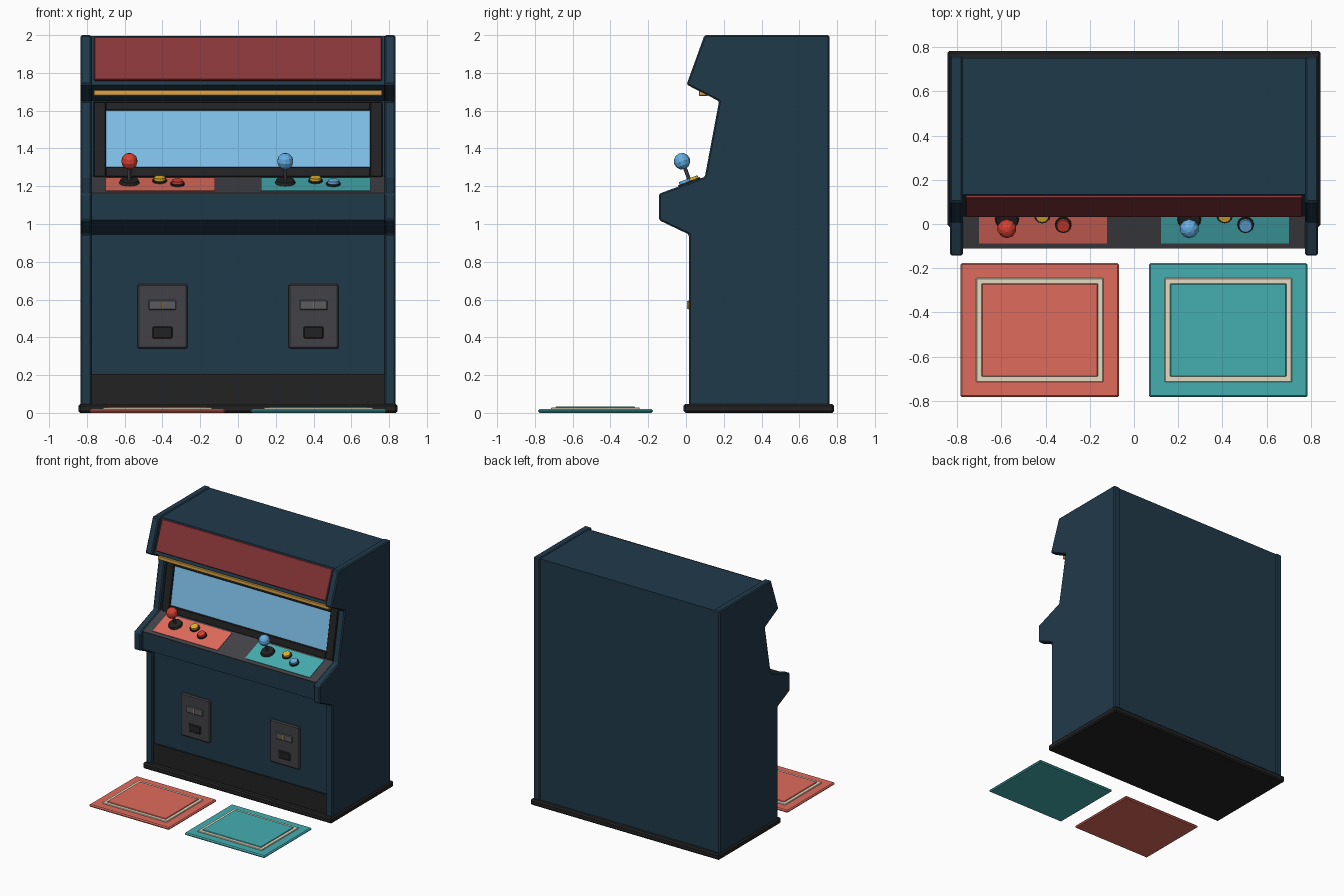
import bpy, bmesh
from math import atan2
from mathutils import Matrix, Vector

if "Cube" in bpy.data.objects:
    bpy.data.objects.remove(bpy.data.objects["Cube"])

# display colours, converted to linear when the materials are made
COLORS = {
    "navy": (0.125, 0.225, 0.29), "black": (0.135, 0.135, 0.14), "grey": (0.26, 0.26, 0.28),
    "steel": (0.36, 0.36, 0.37), "marquee_red": (0.53, 0.21, 0.22), "gold": (0.88, 0.65, 0.27),
    "glass": (0.50, 0.76, 0.92), "coral": (0.88, 0.42, 0.36), "teal": (0.27, 0.68, 0.69),
    "cream": (0.90, 0.86, 0.76), "red": (0.85, 0.25, 0.20), "blue": (0.40, 0.69, 0.90),
    "yellow": (0.90, 0.70, 0.15),
}
MATS = {}
for key, rgb in COLORS.items():
    MATS[key] = bpy.data.materials.new(key)
    MATS[key].diffuse_color = (*[((c + 0.055) / 1.055) ** 2.4 for c in rgb], 1)


def finish(name, bm, color, matrix=None, bevel=0.0):
    bmesh.ops.recalc_face_normals(bm, faces=bm.faces)
    mesh = bpy.data.meshes.new(name)
    bm.to_mesh(mesh)
    bm.free()
    ob = bpy.data.objects.new(name, mesh)
    bpy.context.collection.objects.link(ob)
    mesh.materials.append(MATS[color])
    if matrix:
        ob.matrix_world = matrix
    if bevel:
        mod = ob.modifiers.new("bevel", 'BEVEL')
        mod.width, mod.segments, mod.limit_method = bevel, 1, 'ANGLE'
    return ob


def box(name, x, y, z, color, bevel=0.0, matrix=None):
    """Box from (min, max) ranges, optionally in a tilted frame."""
    bm = bmesh.new()
    bmesh.ops.create_cube(bm, size=1)
    for v in bm.verts:
        v.co = Vector([(r[0] + r[1]) / 2 + c * (r[1] - r[0]) for r, c in zip((x, y, z), v.co)])
    return finish(name, bm, color, matrix, bevel)


def extrude_profile(name, pts, x0, x1, color, bevel=0.0):
    bm = bmesh.new()
    face = bm.faces.new([bm.verts.new((x0, y, z)) for y, z in pts])
    ext = bmesh.ops.extrude_face_region(bm, geom=[face])["geom"]
    bmesh.ops.translate(bm, vec=(x1 - x0, 0, 0), verts=[g for g in ext if isinstance(g, bmesh.types.BMVert)])
    bm.faces.ensure_lookup_table()
    if len(bm.faces) == len(pts) + 1:  # close the starting side if the extrude removed it
        bmesh.ops.holes_fill(bm, edges=[e for e in bm.edges if e.is_boundary])
    return finish(name, bm, color, bevel=bevel)


def disc(name, x, v, w0, w1, r0, r1, color, matrix, sides=12):
    """Cylinder or cone standing on a tilted frame."""
    bm = bmesh.new()
    bmesh.ops.create_cone(bm, cap_ends=True, segments=sides, radius1=r0, radius2=r1, depth=w1 - w0,
                          matrix=Matrix.Translation((x, v, (w0 + w1) / 2)))
    return finish(name, bm, color, matrix)


def slope_frame(a, b):
    """Frame with local y running from a to b (y, z pairs) and local z outward."""
    ang = atan2(b[1] - a[1], b[0] - a[0])
    return Matrix.Translation((0, a[0], a[1])) @ Matrix.Rotation(ang, 4, 'X')


# side panels
SIDE = [(0.015, 0.01), (0.015, 0.945), (-0.143, 1.02), (-0.143, 1.16), (0.10, 1.25), (0.175, 1.65),
        (0.003, 1.738), (0.098, 2.0), (0.76, 2.0), (0.76, 0.01)]
for side, s in (("left", -1), ("right", 1)):
    extrude_profile(side + "_side_panel", SIDE, s * 0.775, s * 0.833, "navy", 0.008)

# inner cabinet
BODY = [(0.04, 0.01), (0.04, 0.945), (-0.108, 1.02), (-0.108, 1.155), (0.135, 1.245), (0.21, 1.65),
        (0.035, 1.735), (0.133, 1.994), (0.752, 1.994), (0.752, 0.01)]
extrude_profile("cabinet_body", BODY, -0.777, 0.777, "navy")

# base and kick plate
box("base_plinth", (-0.845, 0.845), (-0.013, 0.784), (0, 0.047), "black", 0.01)
box("kick_plate", (-0.775, 0.775), (0.028, 0.06), (0.04, 0.205), "black")

# marquee and light strip
marq = slope_frame(BODY[6], BODY[7])
box("marquee_panel", (-0.762, 0.762), (0.025, 0.268), (-0.01, 0.014), "marquee_red", 0.004, marq)
box("light_strip", (-0.765, 0.765), (0.068, 0.118), (1.678, 1.71), "gold", 0.004)

# screen and bezel
scr = slope_frame(BODY[4], BODY[5])
box("screen", (-0.71, 0.71), (0.04, 0.375), (-0.005, 0.006), "glass", 0, scr)
box("bezel_bottom", (-0.70, 0.70), (0.0, 0.055), (-0.005, 0.022), "black", 0.004, scr)
box("bezel_top", (-0.70, 0.70), (0.36, 0.405), (-0.005, 0.022), "black", 0.004, scr)
for side, s in (("left", -1), ("right", 1)):
    box("bezel_" + side, sorted((s * 0.70, s * 0.765)), (0.0, 0.405), (-0.005, 0.022), "black", 0.004, scr)

# control panel
ctl = slope_frame(BODY[3], BODY[4])
box("control_panel", (-0.775, 0.775), (0.0, 0.255), (-0.005, 0.010), "grey", 0, ctl)

# player controls
PLAYERS = (("left", -0.4125, -0.575, "coral", "red"), ("right", 0.4125, 0.25, "teal", "blue"))
for side, pad_x, x, pad_color, color in PLAYERS:
    box(side + "_control_pad", (pad_x - 0.29, pad_x + 0.29), (0.027, 0.225), (0.005, 0.014), pad_color, 0, ctl)
    disc(side + "_stick_base", x, 0.145, 0.012, 0.03, 0.055, 0.048, "black", ctl, 16)
    disc(side + "_stick_shaft", x, 0.145, 0.03, 0.11, 0.01, 0.01, "steel", ctl, 8)
    bm = bmesh.new()
    bmesh.ops.create_uvsphere(bm, u_segments=10, v_segments=6, radius=0.044,
                              matrix=Matrix.Translation((x, 0.143, 0.136)))
    finish(side + "_stick_ball", bm, color, ctl)
    for n, dx, v, c in ((1, 0.16, 0.165, "yellow"), (2, 0.255, 0.118, color)):
        disc(f"{side}_button_ring_{n}", x + dx, v, 0.012, 0.024, 0.038, 0.038, "black", ctl)
        disc(f"{side}_button_{n}", x + dx, v, 0.02, 0.038, 0.031, 0.029, c, ctl)

# coin doors
for side, x in (("left", -0.40), ("right", 0.40)):
    box(side + "_coin_door", (x - 0.132, x + 0.132), (0.022, 0.05), (0.34, 0.683), "grey", 0.008)
    box(side + "_coin_plate", (x - 0.073, x + 0.073), (0.012, 0.03), (0.545, 0.597), "steel", 0.004)
    box(side + "_coin_slot", (x - 0.004, x + 0.004), (0.004, 0.02), (0.55, 0.592), "gold")
    box(side + "_coin_return", (x - 0.053, x + 0.053), (0.015, 0.03), (0.393, 0.457), "black", 0.006)

# floor mats
for side, x, color in (("left", -0.4265, "coral"), ("right", 0.4265, "teal")):
    for part, w, d, h, c, bev in (("mat", 0.359, 0.304, 0.02, color, 0.008),
                                  ("mat_border", 0.288, 0.235, 0.028, "cream", 0.003),
                                  ("mat_centre", 0.263, 0.21, 0.034, color, 0.003)):
        z0 = 0 if part == "mat" else 0.002
        box(f"{side}_{part}", (x - w, x + w), (-0.48 - d, -0.48 + d), (z0, h), c, bev)

for m in bpy.data.materials:
    if m.users and not m.is_grease_pencil:
        m.use_nodes = True
        m.node_tree.nodes["Principled BSDF"].inputs["Base Color"].default_value = m.diffuse_color
